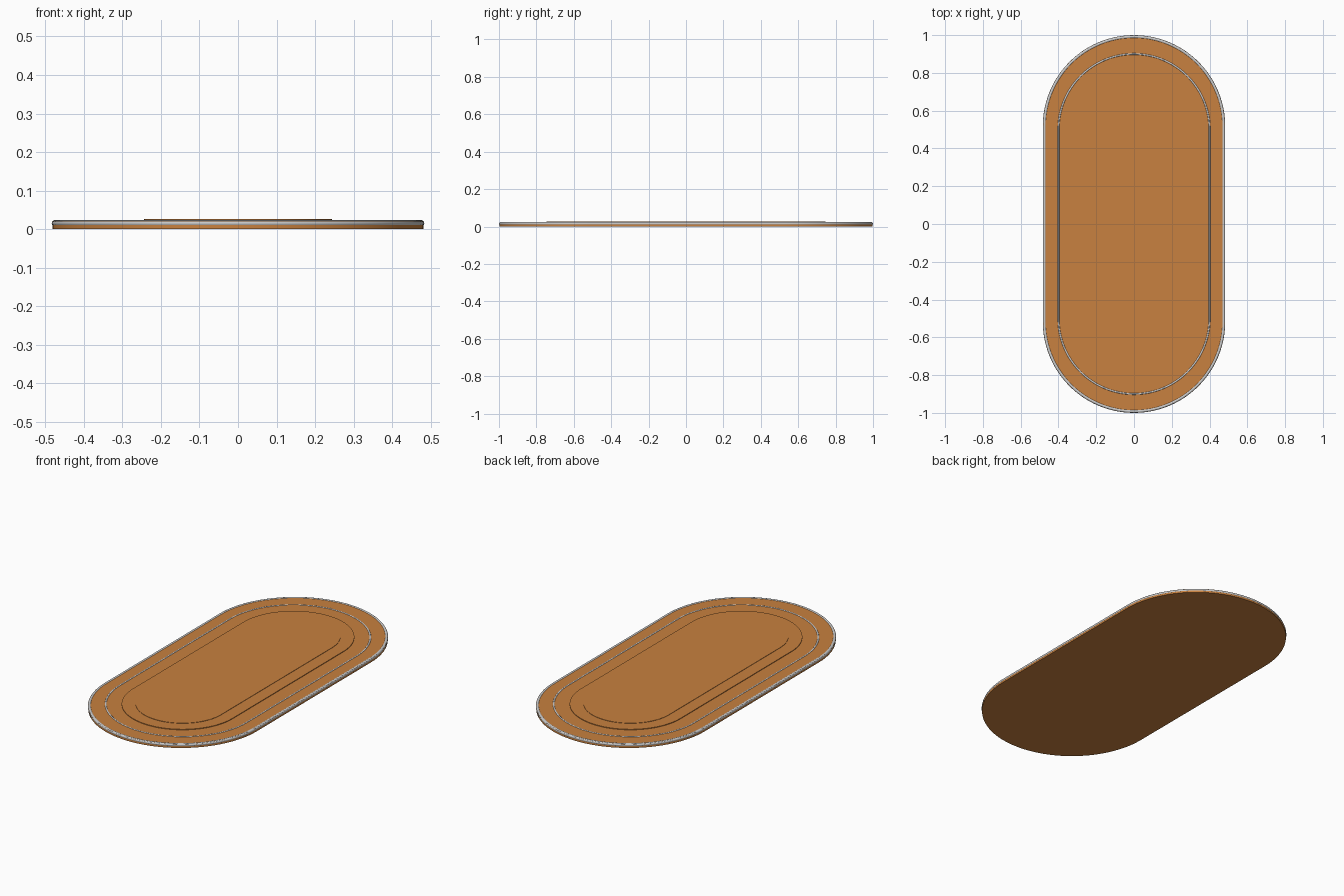
import bpy, bmesh, math

if "Cube" in bpy.data.objects:
    bpy.data.objects.remove(bpy.data.objects["Cube"])

brown = bpy.data.materials.new("warm_brown")
brown.diffuse_color = (0.58, 0.22, 0.05, 1)
brown.use_nodes = True
brown.node_tree.nodes["Principled BSDF"].inputs["Base Color"].default_value = brown.diffuse_color


def stadium(r, half_len, n=48):
    """Outline of a rounded-end strip lying along y."""
    s = half_len - r
    pts = []
    for cy, start in ((s, 0), (-s, math.pi)):
        for i in range(n + 1):
            a = start + math.pi * i / n
            pts.append((r * math.cos(a), cy + r * math.sin(a)))
    return pts


def finish(bm, name, mat=None):
    bmesh.ops.recalc_face_normals(bm, faces=bm.faces)
    me = bpy.data.meshes.new(name)
    bm.to_mesh(me)
    bm.free()
    ob = bpy.data.objects.new(name, me)
    bpy.context.collection.objects.link(ob)
    if mat:
        me.materials.append(mat)
    bpy.context.view_layer.objects.active = ob
    ob.select_set(True)
    bpy.ops.object.shade_smooth_by_angle(angle=math.radians(40))
    ob.select_set(False)


def slab(name, r, half_len, z0, z1):
    bm = bmesh.new()
    lo, hi = [[bm.verts.new((x, y, z)) for x, y in stadium(r, half_len)] for z in (z0, z1)]
    bm.faces.new(lo)
    bm.faces.new(hi)
    n = len(lo)
    for i in range(n):
        j = (i + 1) % n
        bm.faces.new((lo[i], lo[j], hi[j], hi[i]))
    finish(bm, name, brown)


def tube(name, r, half_len, z, rad, sides=12):
    bm = bmesh.new()
    rings = []
    for k in range(sides):
        a = 2 * math.pi * k / sides
        d = rad * math.cos(a)
        rings.append([bm.verts.new((x, y, z + rad * math.sin(a)))
                      for x, y in stadium(r + d, half_len + d)])
    n = len(rings[0])
    for k in range(sides):
        p, q = rings[k], rings[(k + 1) % sides]
        for i in range(n):
            j = (i + 1) % n
            bm.faces.new((p[i], p[j], q[j], q[i]))
    finish(bm, name)


# Main body and its two shallow raised tiers
slab("base_slab", 0.481, 0.998, 0, 0.021)
slab("middle_tier", 0.316, 0.818, 0.018, 0.0245)
slab("centre_tier", 0.244, 0.746, 0.020, 0.0265)

# Grey piping: outer rim and thin inlaid ring
tube("rim_piping", 0.4745, 0.9915, 0.0155, 0.0085)
tube("inner_piping", 0.400, 0.900, 0.0185, 0.005)
